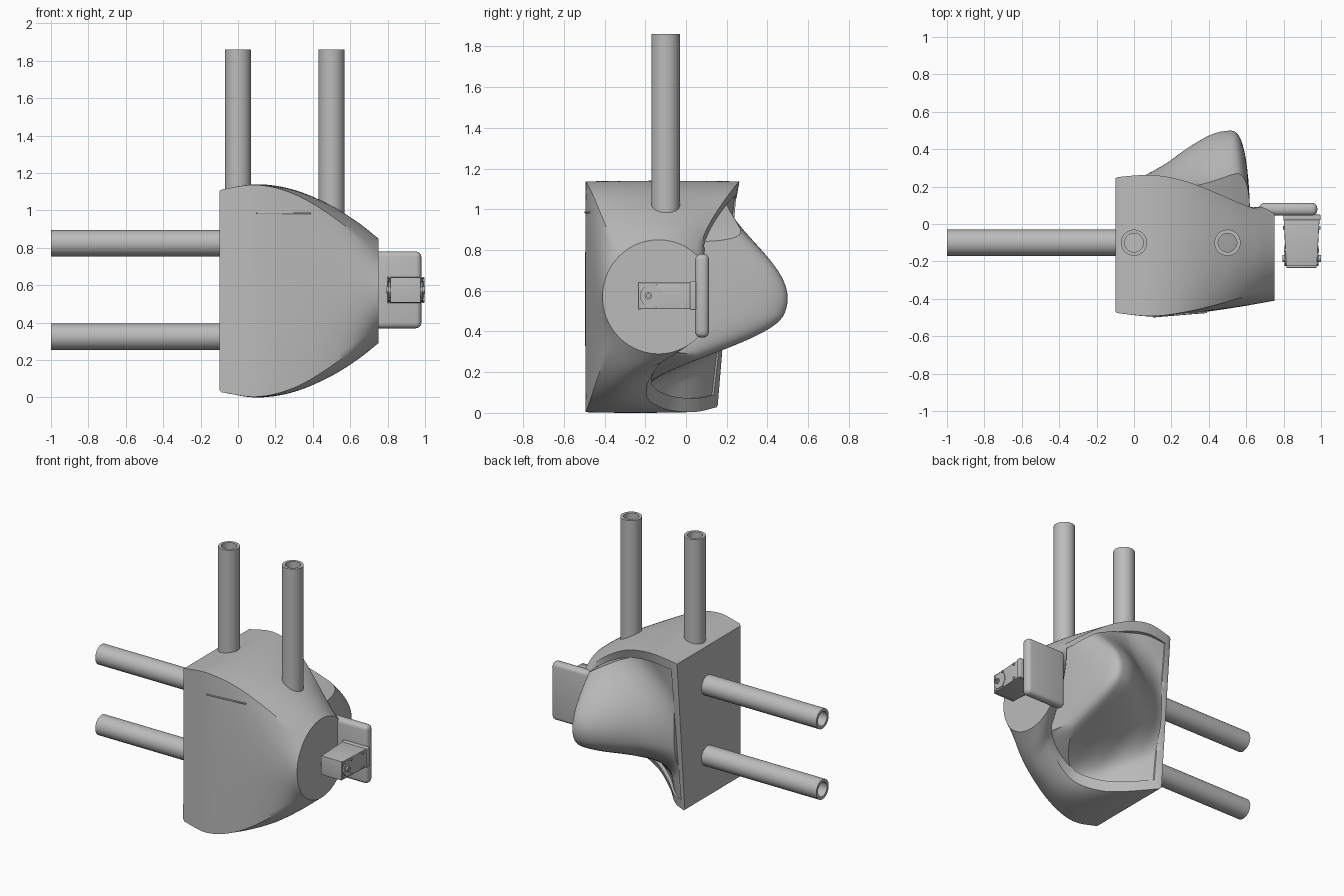
import bpy, bmesh, math
from mathutils import Vector

if "Cube" in bpy.data.objects:
    bpy.data.objects.remove(bpy.data.objects["Cube"])

grey = bpy.data.materials.new("plain grey")
grey.use_nodes = True
COLOUR = (0.5, 0.5, 0.5, 1)
grey.diffuse_color = COLOUR
grey.node_tree.nodes["Principled BSDF"].inputs["Base Color"].default_value = COLOUR


def finish(name, bm, angle=35):
    bmesh.ops.recalc_face_normals(bm, faces=bm.faces)
    mesh = bpy.data.meshes.new(name)
    bm.to_mesh(mesh)
    bm.free()
    mesh.materials.append(grey)
    obj = bpy.data.objects.new(name, mesh)
    bpy.context.collection.objects.link(obj)
    bpy.ops.object.select_all(action="DESELECT")
    obj.select_set(True)
    bpy.context.view_layer.objects.active = obj
    bpy.ops.object.shade_smooth_by_angle(angle=math.radians(angle))
    return obj


def box(name, lo, hi, bevel, taper=1.0):
    """Bevelled box between two corners; taper narrows its front end in x."""
    lo, hi = Vector(lo), Vector(hi)
    mid, size = (lo + hi) / 2, hi - lo
    bm = bmesh.new()
    bmesh.ops.create_cube(bm, size=1)
    for v in bm.verts:
        k = taper if v.co.y < 0 else 1
        v.co = mid + Vector((v.co.x * size.x * k, v.co.y * size.y, v.co.z * size.z))
    bmesh.ops.bevel(bm, geom=bm.edges[:], offset=bevel, segments=4,
                    profile=0.5, affect="EDGES")
    return finish(name, bm)


def tube(name, start, end, outer, inner=0.0, sides=40):
    """Straight tube, or a solid rod when inner is zero."""
    start, end = Vector(start), Vector(end)
    turn = (end - start).to_track_quat("Z", "Y")
    bm = bmesh.new()

    def ring(p, r):
        return [bm.verts.new(p + turn @ Vector((r * math.cos(a), r * math.sin(a), 0)))
                for a in (math.tau * i / sides for i in range(sides))]

    def bridge(a, b):
        for i in range(sides):
            j = (i + 1) % sides
            bm.faces.new((a[i], a[j], b[j], b[i]))

    a, b = ring(start, outer), ring(end, outer)
    bridge(a, b)
    if inner:
        c, d = ring(start, inner), ring(end, inner)
        bridge(c, d)
        bridge(a, c)
        bridge(b, d)
    else:
        bm.faces.new(a)
        bm.faces.new(b)
    return finish(name, bm)


def curve(points):
    """Smooth function through a few (x, value) points."""
    n = len(points)

    def slope(i):
        a, b = points[max(i - 1, 0)], points[min(i + 1, n - 1)]
        return (b[1] - a[1]) / (b[0] - a[0])

    def value(x):
        i = 0
        while i < n - 2 and x > points[i + 1][0]:
            i += 1
        (x0, y0), (x1, y1) = points[i], points[i + 1]
        w = x1 - x0
        t = (x - x0) / w
        return ((2 * t**3 - 3 * t**2 + 1) * y0 + (t**3 - 2 * t**2 + t) * w * slope(i)
                + (3 * t**2 - 2 * t**3) * y1 + (t**3 - t**2) * w * slope(i + 1))
    return value


# Housing profiles along x
LEFT, RIGHT, MID = -0.1, 0.75, 0.57
half_height = curve([(-0.1, 0.54), (0.1, 0.57), (0.3, 0.54), (0.5, 0.455), (0.65, 0.36), (0.75, 0.28)])
front = curve([(-0.1, -0.475), (0.1, -0.495), (0.3, -0.48), (0.55, -0.445), (0.75, -0.41)])
rear_top = curve([(-0.1, 0.25), (0.1, 0.265), (0.3, 0.245), (0.5, 0.2), (0.75, 0.14)])
rear_low = curve([(-0.1, 0.16), (0.05, 0.05), (0.2, -0.1), (0.38, -0.2), (0.6, -0.12), (0.75, 0.14)])
NOSE_X, NOSE_Z, NOSE_EDGE = 0.5, 0.485, 0.12


def nose(x, z):
    """Rounded cone on the back that drops away steeply towards the round end."""
    dx, dz = x - NOSE_X, z - NOSE_Z
    d = math.hypot(min(dx, 0) / 0.66, dz / (0.69 if dz > 0 else 0.4))
    height = 0.545 * (1 + math.cos(math.pi * min(d, 1))) / 2
    return height * math.sqrt(1 - min(max(dx, 0) / NOSE_EDGE, 1) ** 3)


# Housing: square sections turning into a round end, with a recessed back
STEPS, BACK = 24, 48
RIM = 0.88
side = [-1 + 2 * i / STEPS for i in range(STEPS)]
inner = [-RIM + 2 * RIM * i / BACK for i in range(BACK + 1)]
outline = [(-s, 1, False) for s in side] + [(-1, -s, False) for s in side] + [(s, -1, False) for s in side]
outline += [(1, -1, False), (1, -RIM, False)] + [(1, s, True) for s in inner] + [(1, RIM, False)]


def section(x):
    t = (x - LEFT) / (RIGHT - LEFT)
    w = t ** 2.6
    recessed = -0.055 < x < 0.64
    shrink = 0.985 if x == LEFT else 1
    points = []
    for u, v, inside in outline:
        cu, cv = u * math.sqrt(1 - v * v / 2), v * math.sqrt(1 - u * u / 2)
        pu, pv = (u + (cu - u) * w) * shrink, (v + (cv - v) * w) * shrink
        f = (pv + 1) / 2
        rear = rear_low(x) * (1 - f) + rear_top(x) * f
        z = MID + pv * half_height(x)
        y = front(x) + (pu + 1) / 2 * (rear - front(x))
        if x > 0.64:
            y = min(y, 0.1)
        if inside and recessed:
            y += nose(x, z) - min(0.035, 0.008 + 0.1 * (x + 0.055))
        points.append((x, y, z))
    return points


stations = [LEFT, LEFT + 0.012, -0.056, -0.054]
stations += [-0.04 + 0.018 * i for i in range(30)]
stations += [NOSE_X + NOSE_EDGE * math.sin(math.pi / 2 * i / 16) for i in range(17)]
stations += [0.63, 0.639, 0.641, 0.66, 0.68, 0.7, 0.725, RIGHT]
bm = bmesh.new()
rings = [[bm.verts.new(p) for p in section(x)] for x in sorted(stations)]
for a, b in zip(rings, rings[1:]):
    for i in range(len(a)):
        j = (i + 1) % len(a)
        bm.faces.new((a[i], a[j], b[j], b[i]))
bm.faces.new(rings[0])
bm.faces.new(rings[-1])
bmesh.ops.remove_doubles(bm, verts=bm.verts[:], dist=0.0005)
finish("housing", bm)

# Four hollow pipes
for i, x in enumerate((0, 0.5)):
    tube(f"upright_pipe_{i + 1}", (x, -0.1, 0.95), (x, -0.1, 1.86), 0.07, 0.05)
for i, z in enumerate((0.325, 0.825)):
    tube(f"side_pipe_{i + 1}", (-1, -0.1, z), (-0.08, -0.1, z), 0.07, 0.05)

# Slim lip on the front
tube("front_lip", (0.1, -0.495, 0.985), (0.39, -0.471, 0.985), 0.005, 0, 12)

# Mounting plate beside the round end
box("mounting_plate", (0.67, 0.045, 0.37), (0.98, 0.113, 0.78), 0.028)

# Small tapered clamp in front of the plate, with pins and screws through its cheeks
box("clamp_block", (0.8, -0.225, 0.51), (0.992, 0.03, 0.64), 0.004, 0.86)
box("clamp_foot", (0.798, 0.02, 0.505), (0.997, 0.05, 0.645), 0.006)
box("clamp_end_plate", (0.815, -0.235, 0.508), (0.977, -0.222, 0.642), 0.003)
tube("clamp_pivot", (0.805, -0.17, 0.575), (0.987, -0.17, 0.575), 0.055)
tube("clamp_pin", (0.795, -0.185, 0.575), (1.0, -0.185, 0.575), 0.018, 0.009, 20)
for y, reach in ((-0.21, 0.088), (-0.14, 0.094), (-0.02, 0.1)):
    for z in (0.524, 0.626):
        tube("clamp_screw", (0.896 - reach, y, z), (0.896 + reach, y, z), 0.009, 0, 12)
